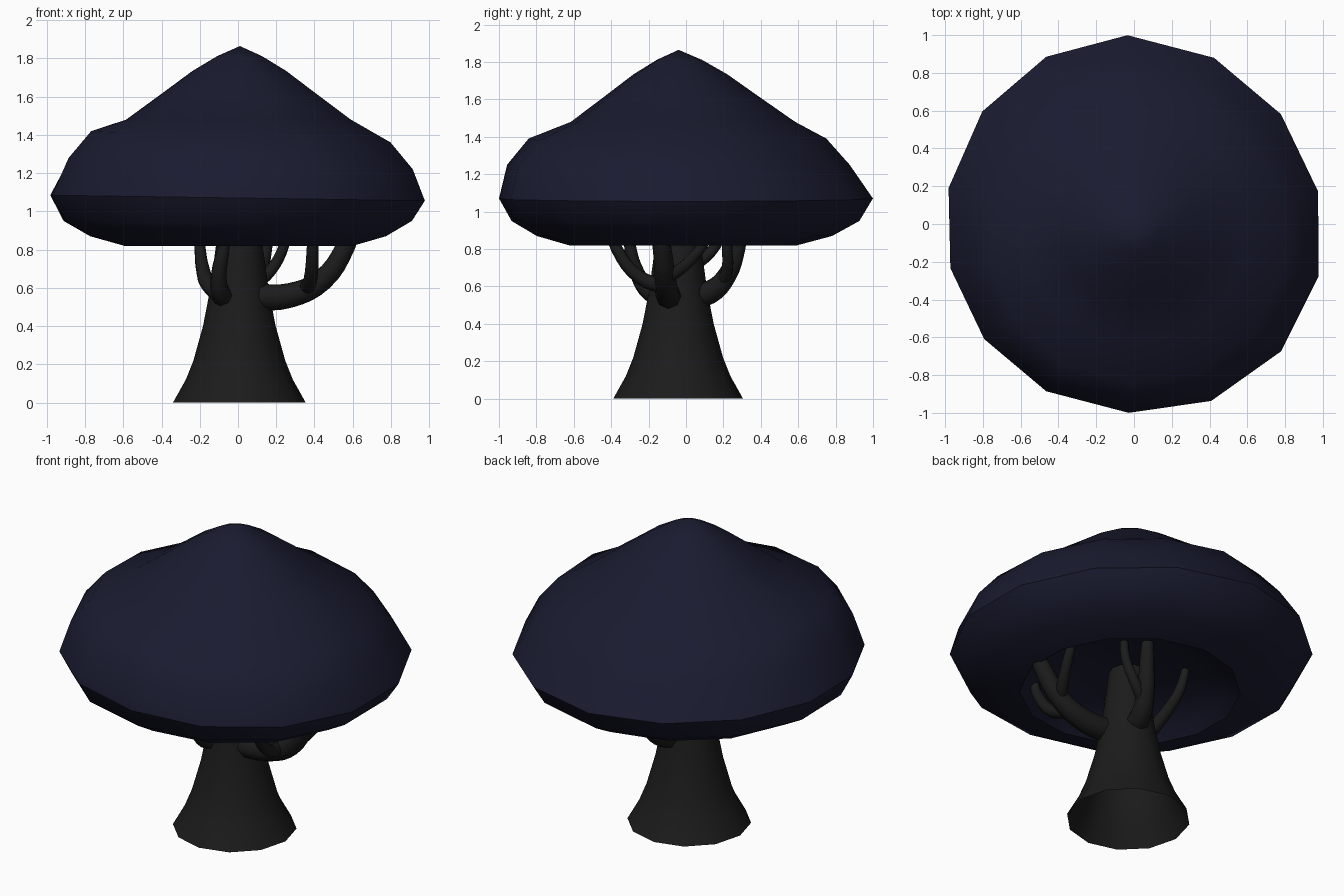
import bpy, bmesh
from math import sin, cos, pi, radians

cube = bpy.data.objects.get("Cube")
if cube:
    bpy.data.objects.remove(cube, do_unlink=True)


def material(name, rgb):
    mat = bpy.data.materials.new(name)
    mat.use_nodes = True
    mat.diffuse_color = (*rgb, 1)
    mat.node_tree.nodes["Principled BSDF"].inputs["Base Color"].default_value = (*rgb, 1)
    return mat


foliage = material("dark_indigo_foliage", (0.0100, 0.0108, 0.0290))
bark = material("charcoal_bark", (0.0112, 0.0112, 0.0112))


def smooth(obj, angle):
    bpy.ops.object.select_all(action="DESELECT")
    obj.select_set(True)
    bpy.context.view_layer.objects.active = obj
    bpy.ops.object.shade_smooth_by_angle(angle=radians(angle))


def lathe(name, profile, place, sides, mat, angle):
    """Skin rings of (radius, height); a zero radius closes to a point."""
    bm = bmesh.new()
    rings = []
    for r, z in profile:
        count = sides if r else 1
        rings.append([bm.verts.new(place(r, z, 2 * pi * i / sides)) for i in range(count)])
    for low, high in zip(rings, rings[1:]):
        for i in range(sides):
            j = (i + 1) % sides
            quad = [low[i % len(low)], low[j % len(low)], high[j % len(high)], high[i % len(high)]]
            bm.faces.new(list(dict.fromkeys(quad)))
    bmesh.ops.recalc_face_normals(bm, faces=bm.faces)
    mesh = bpy.data.meshes.new(name)
    bm.to_mesh(mesh)
    bm.free()
    obj = bpy.data.objects.new(name, mesh)
    bpy.context.collection.objects.link(obj)
    mesh.materials.append(mat)
    smooth(obj, angle)


# Canopy: domed cap with a shoulder, a rounded lip and a hollow underside
def canopy_point(r, z, a):
    a += radians(92)
    a -= radians(5) * max(0, cos(a)) + radians(4) * max(0, cos(a - radians(250))) ** 2
    if 1.2 < z < 1.45:                      # shoulder is higher on one side, fuller in front
        z -= 0.03 * cos(a)
        r += 0.055 * max(0, -sin(a)) - 0.02 * max(0, sin(a)) + 0.02 * max(0, cos(a))
    elif 1.0 < z < 1.1:
        z -= 0.015 * cos(a)
    centre = max(0, 1 - r)                  # apex leans slightly to the front
    if cos(a) > 0:                          # one side bulges forward
        r *= 1 - 0.03 * sin(2 * a)
    return (r * cos(a) + 0.01 * centre, r * sin(a) - 0.04 * centre, z)


lathe("canopy", [(0, 1.865), (0.12, 1.812), (0.25, 1.735), (0.40, 1.625), (0.60, 1.48),
                 (0.78, 1.39), (0.90, 1.25), (1.0, 1.07), (0.93, 0.95), (0.79, 0.87),
                 (0.61, 0.82), (0.54, 0.87), (0.44, 0.93), (0, 0.96)],
      canopy_point, 14, foliage, 35)

# Trunk: flared column, open at the foot
lathe("trunk", [(0.347, 0), (0.28, 0.12), (0.24, 0.22), (0.19, 0.40),
                (0.155, 0.58), (0.125, 0.80), (0.11, 0.94), (0, 0.94)],
      lambda r, z, a: (r * cos(a) + 0.007, r * sin(a) - 0.042, z), 12, bark, 40)


# Branches: tapered tubes following a curved path
def branch(name, points, start, end):
    curve = bpy.data.curves.new(name, "CURVE")
    curve.dimensions = "3D"
    curve.bevel_depth = 1
    curve.bevel_resolution = 2
    curve.resolution_u = 4
    curve.use_fill_caps = True
    spline = curve.splines.new("BEZIER")
    spline.bezier_points.add(len(points) - 1)
    for i, (bp, co) in enumerate(zip(spline.bezier_points, points)):
        bp.co = co
        bp.handle_left_type = bp.handle_right_type = "AUTO"
        bp.radius = start + (end - start) * i / (len(points) - 1)
    curve.materials.append(bark)
    obj = bpy.data.objects.new(name, curve)
    bpy.context.collection.objects.link(obj)
    bpy.ops.object.select_all(action="DESELECT")
    obj.select_set(True)
    bpy.context.view_layer.objects.active = obj
    bpy.ops.object.convert(target="MESH")
    smooth(bpy.context.object, 60)


branch("left_branch", [(0.08, -0.09, 0.55), (0.27, -0.10, 0.56), (0.44, -0.11, 0.64),
                       (0.565, -0.13, 0.82), (0.59, -0.14, 0.89)], 0.072, 0.042)
branch("left_front_twig", [(0.36, -0.12, 0.60), (0.38, -0.25, 0.65), (0.39, -0.37, 0.80),
                           (0.39, -0.41, 0.92)], 0.042, 0.026)
branch("left_back_twig", [(0.45, -0.10, 0.65), (0.50, -0.02, 0.70), (0.545, 0.09, 0.82),
                          (0.55, 0.13, 0.90)], 0.036, 0.024)
branch("back_branch", [(0.03, 0.03, 0.55), (0.06, 0.13, 0.57), (0.10, 0.22, 0.66),
                       (0.14, 0.28, 0.82), (0.15, 0.30, 0.96)], 0.072, 0.034)
branch("back_twig", [(0.09, 0.19, 0.62), (0.17, 0.22, 0.69), (0.24, 0.22, 0.82),
                     (0.26, 0.22, 0.96)], 0.036, 0.024)
branch("front_branch", [(-0.06, -0.12, 0.55), (-0.09, -0.19, 0.57), (-0.10, -0.26, 0.67),
                        (-0.075, -0.30, 0.82), (-0.07, -0.31, 0.95)], 0.062, 0.022)
branch("right_branch", [(-0.09, -0.15, 0.56), (-0.155, -0.08, 0.62), (-0.185, 0.03, 0.70),
                        (-0.20, 0.16, 0.82), (-0.21, 0.20, 0.94)], 0.048, 0.024)
